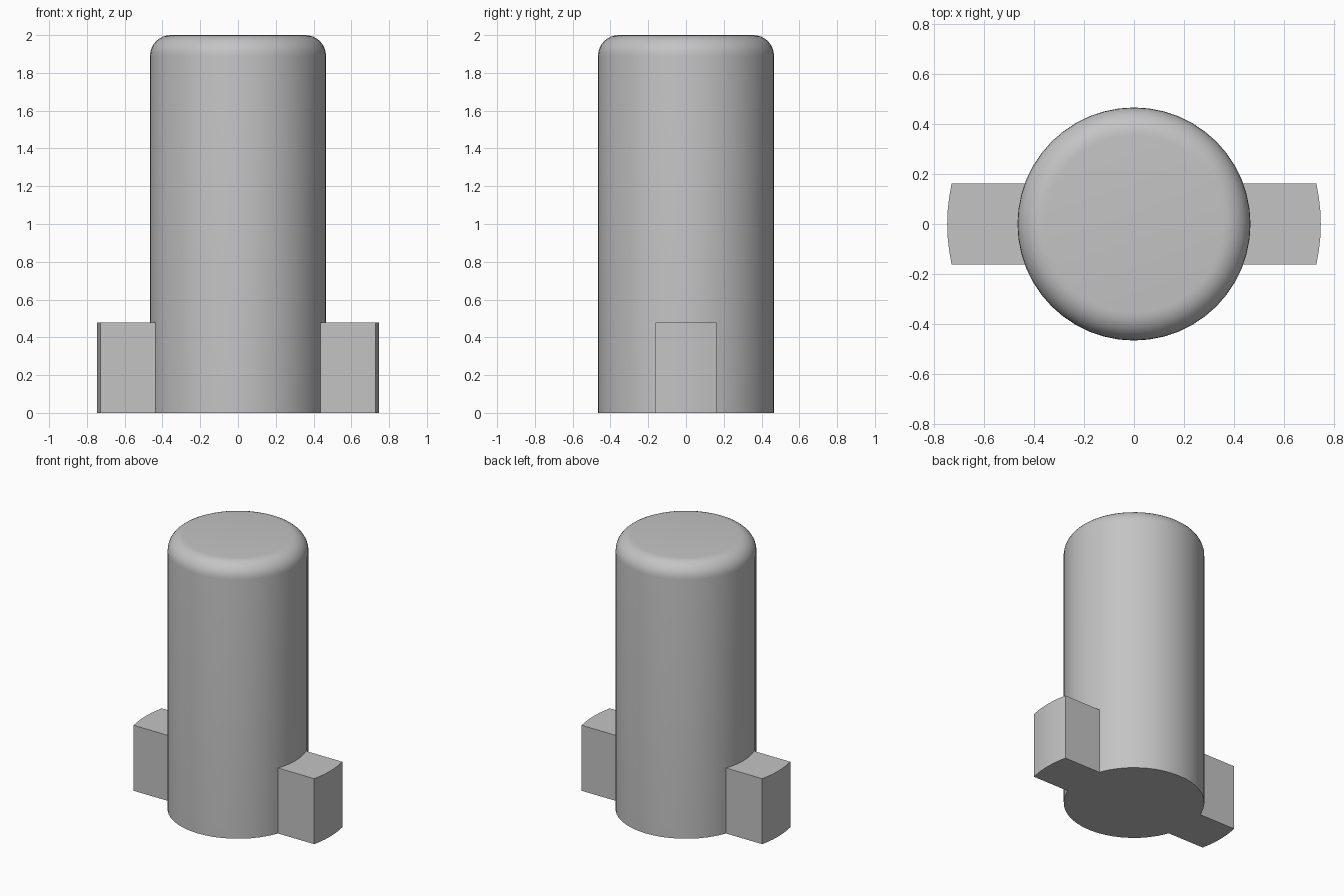
import bpy, bmesh
from math import asin, cos, sin, pi, radians

cube = bpy.data.objects.get("Cube")
if cube:
    bpy.data.objects.remove(cube, do_unlink=True)

BODY_R, TOP_FILLET, HEIGHT = 0.466, 0.11, 2.0
LUG_R, LUG_HALF, LUG_H = 0.747, 0.162, 0.478

grey = bpy.data.materials.new("plain grey")
grey.use_nodes = True
colour = (0.55, 0.55, 0.55, 1)
grey.diffuse_color = colour
grey.node_tree.nodes["Principled BSDF"].inputs["Base Color"].default_value = colour


def finish(bm, name):
    bmesh.ops.recalc_face_normals(bm, faces=bm.faces)
    mesh = bpy.data.meshes.new(name)
    bm.to_mesh(mesh)
    bm.free()
    mesh.materials.append(grey)
    obj = bpy.data.objects.new(name, mesh)
    bpy.context.collection.objects.link(obj)
    bpy.ops.object.select_all(action='DESELECT')
    obj.select_set(True)
    bpy.context.view_layer.objects.active = obj
    bpy.ops.object.shade_smooth_by_angle(angle=radians(35))
    return obj


# Round pin: a profile with a rounded top edge, spun about z
bm = bmesh.new()
profile = [(0, 0), (BODY_R, 0)]
for i in range(9):
    a = i / 8 * pi / 2
    profile.append((BODY_R - TOP_FILLET + TOP_FILLET * cos(a),
                    HEIGHT - TOP_FILLET + TOP_FILLET * sin(a)))
profile.append((0, HEIGHT))
verts = [bm.verts.new((r, 0, z)) for r, z in profile]
edges = [bm.edges.new(pair) for pair in zip(verts, verts[1:])]
bmesh.ops.spin(bm, geom=verts + edges, cent=(0, 0, 0), axis=(0, 0, 1),
               angle=2 * pi, steps=48, use_duplicate=False)
bmesh.ops.remove_doubles(bm, verts=bm.verts, dist=0.0005)
finish(bm, "pin_body")


# Side lugs: parallel flanks between concentric inner and outer arcs
def arc(radius, steps=6):
    half = asin(LUG_HALF / radius)
    angles = [half * (2 * i / steps - 1) for i in range(steps + 1)]
    return [(radius * cos(a), radius * sin(a)) for a in angles]


for name, side in (("left_lug", 1), ("right_lug", -1)):
    bm = bmesh.new()
    outline = arc(LUG_R) + arc(BODY_R - 0.004)[::-1]
    base = bm.faces.new([bm.verts.new((side * x, y, 0)) for x, y in outline])
    top = bmesh.ops.extrude_face_region(bm, geom=[base], use_keep_orig=True)
    moved = [v for v in top["geom"] if isinstance(v, bmesh.types.BMVert)]
    bmesh.ops.translate(bm, verts=moved, vec=(0, 0, LUG_H))
    finish(bm, name)
